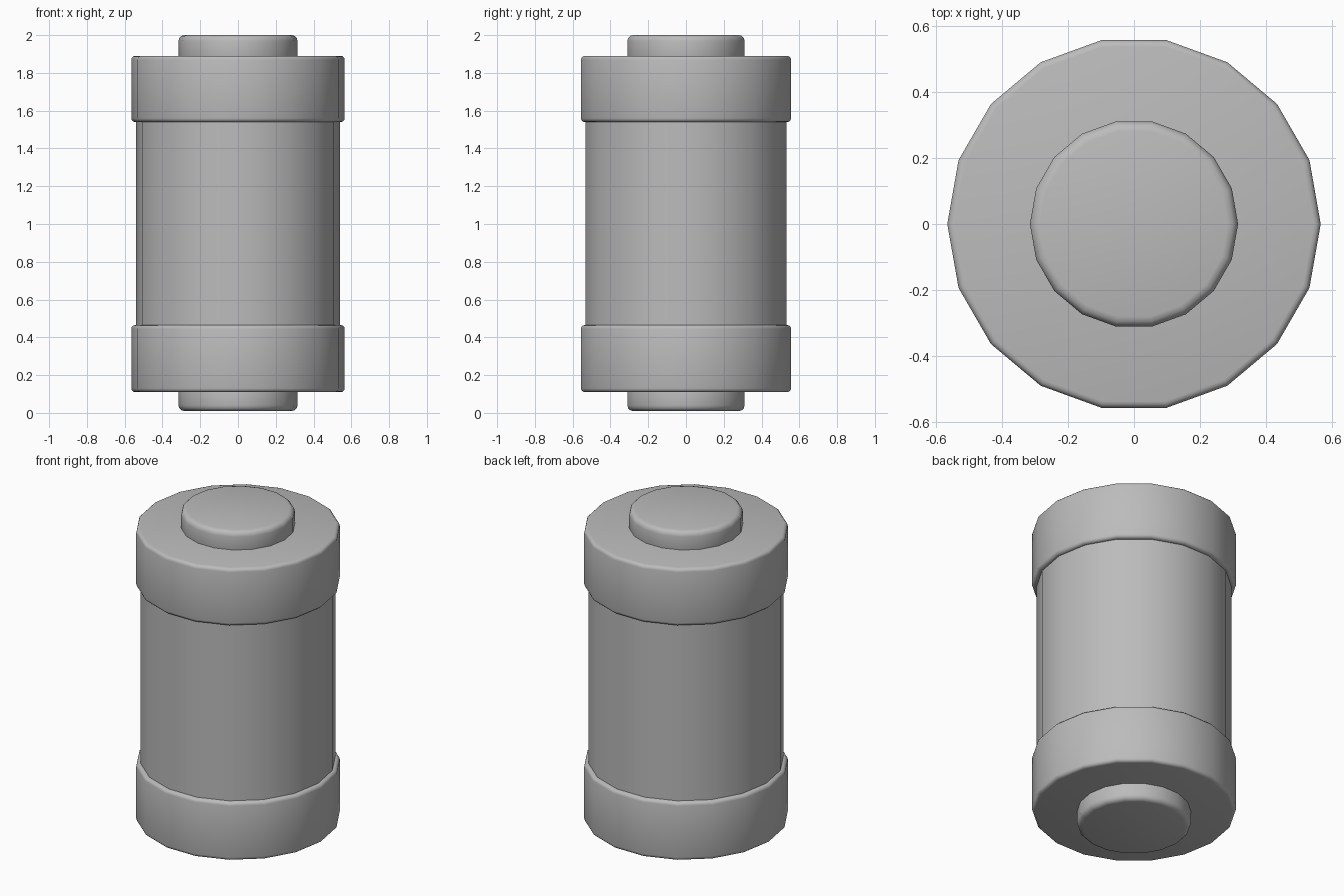
import bpy
import math

SIDES = 18

cube = bpy.data.objects.get("Cube")
if cube:
    bpy.data.objects.remove(cube, do_unlink=True)

grey = bpy.data.materials.new("plain grey")
grey.use_nodes = True
colour = (0.5, 0.5, 0.5, 1)
grey.diffuse_color = colour
grey.node_tree.nodes["Principled BSDF"].inputs["Base Color"].default_value = colour


def drum(name, radius, bottom, top, bevel=0, segments=3):
    """Upright smooth-sided drum with optional rounded rims."""
    bpy.ops.mesh.primitive_cylinder_add(
        vertices=SIDES, radius=radius, depth=top - bottom,
        location=(0, 0, (bottom + top) / 2),
        rotation=(0, 0, math.pi / 2))
    ob = bpy.context.object
    ob.name = name
    ob.data.materials.append(grey)
    # put a corner, not a flat, on the x axis
    bpy.ops.object.transform_apply(location=False, rotation=True, scale=True)
    if bevel:
        mod = ob.modifiers.new("rounded rims", "BEVEL")
        mod.width = bevel
        mod.segments = segments
        mod.limit_method = "ANGLE"
        mod.angle_limit = math.radians(60)
        bpy.ops.object.modifier_apply(modifier=mod.name)
    bpy.ops.object.shade_smooth_by_angle(angle=math.radians(35))
    return ob


# Central barrel
drum("barrel", 0.54, 0.40, 1.60)

# Matching collars and end knobs
for end, collar, knob in (("lower", (0.11, 0.465), (0.01, 0.15)),
                          ("upper", (1.54, 1.89), (1.85, 2.0))):
    drum(end + "_collar", 0.565, *collar, bevel=0.02)
    drum(end + "_knob", 0.315, *knob, bevel=0.03)
